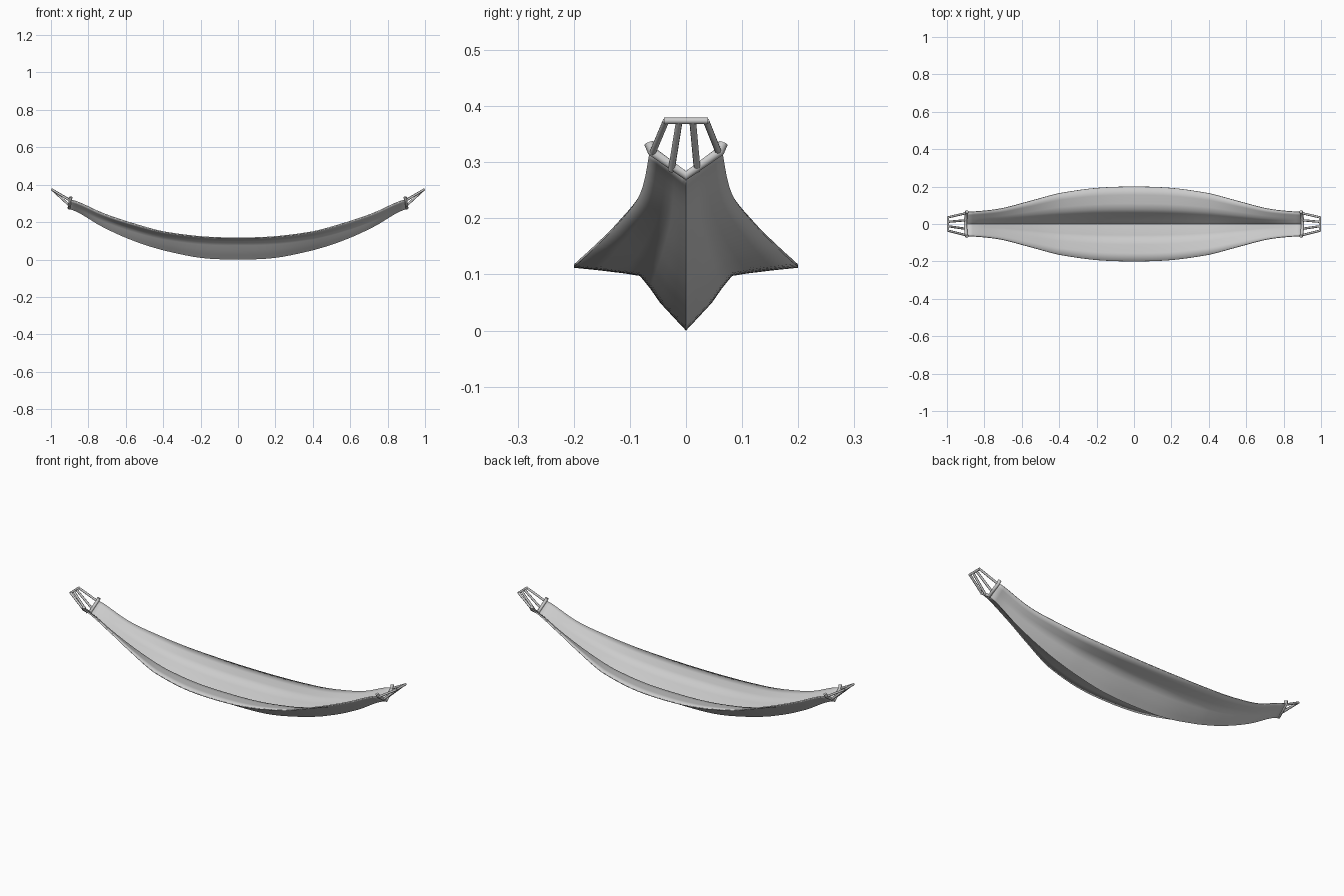
import bpy, bmesh
from mathutils import Vector

if "Cube" in bpy.data.objects:
    bpy.data.objects.remove(bpy.data.objects["Cube"])

# Stations along half the hammock: x, half width, keel z, rim z, belly (1 = flared, 0 = plain V)
STATIONS = [
    (0.00, 0.200, 0.000, 0.112, 1.00),
    (0.20, 0.193, 0.009, 0.119, 0.95),
    (0.40, 0.165, 0.049, 0.145, 0.80),
    (0.55, 0.125, 0.097, 0.186, 0.60),
    (0.72, 0.082, 0.172, 0.243, 0.35),
    (0.90, 0.065, 0.270, 0.318, 0.00),
]
# Half cross-section: fraction of width, fraction of height at the middle
SECTION = [(0, 0), (0.11, 0.21), (0.23, 0.44), (0.32, 0.67), (0.41, 0.87),
           (0.55, 0.91), (0.78, 0.96), (1, 1)]


def catmull(a, b, c, d, t):
    return 0.5 * (2 * b + (c - a) * t + (2 * a - 5 * b + 4 * c - d) * t * t
                  + (3 * b - a - 3 * c + d) * t ** 3)


def rings(steps=5):
    """Smoothly interpolated stations from end to end."""
    full = [(-s[0],) + s[1:] for s in reversed(STATIONS[1:])] + STATIONS
    n = len(full)
    out = []
    for i in range(n - 1):
        q = [full[max(i - 1, 0)], full[i], full[i + 1], full[min(i + 2, n - 1)]]
        for k in range(steps):
            t = k / steps
            x = q[1][0] + (q[2][0] - q[1][0]) * t
            out.append((x,) + tuple(catmull(*[p[j] for p in q], t) for j in range(1, 5)))
    out.append(full[-1])
    return out


def smooth(ob, angle=0.7):
    bpy.ops.object.select_all(action='DESELECT')
    ob.select_set(True)
    bpy.context.view_layer.objects.active = ob
    bpy.ops.object.shade_smooth_by_angle(angle=angle)


def make_sheet():
    half = SECTION
    profile = [(-a, b) for a, b in reversed(half[1:])] + half
    bm = bmesh.new()
    grid = []
    for x, w, zb, zr, k in rings():
        grid.append([bm.verts.new((x, w * u, zb + (zr - zb) * (k * h + (1 - k) * abs(u))))
                     for u, h in profile])
    for r0, r1 in zip(grid, grid[1:]):
        for j in range(len(profile) - 1):
            bm.faces.new((r0[j], r1[j], r1[j + 1], r0[j + 1]))
    me = bpy.data.meshes.new("hammock_sheet")
    bm.to_mesh(me)
    bm.free()
    ob = bpy.data.objects.new("hammock_sheet", me)
    bpy.context.collection.objects.link(ob)
    mod = ob.modifiers.new("thickness", 'SOLIDIFY')
    mod.thickness = 0.006
    mod.offset = 1
    smooth(ob, 1.0)


def tube(name, pts, radius):
    cu = bpy.data.curves.new(name, 'CURVE')
    cu.dimensions = '3D'
    cu.bevel_depth = radius
    cu.bevel_resolution = 2
    cu.use_fill_caps = True
    sp = cu.splines.new('POLY')
    sp.points.add(len(pts) - 1)
    for p, co in zip(sp.points, pts):
        p.co = (*co, 1)
    ob = bpy.data.objects.new(name, cu)
    bpy.context.collection.objects.link(ob)


make_sheet()

for side, label in ((1, "right"), (-1, "left")):
    # V-shaped hem bar, tilted with the sheet
    hem = [(0.893, -0.066, 0.334), (0.897, -0.060, 0.319), (0.902, 0, 0.276),
           (0.897, 0.060, 0.319), (0.893, 0.066, 0.334)]
    tube(f"hem_bar_{label}", [(side * x, y, z) for x, y, z in hem], 0.009)
    # Four ropes gathering to the end bar
    for i, (y0, z0, y1) in enumerate([(-0.060, 0.316, -0.036), (-0.026, 0.286, -0.012),
                                      (0.020, 0.286, 0.012), (0.058, 0.318, 0.036)]):
        tube(f"rope_{label}_{i + 1}", [(side * 0.898, y0, z0), (side * 0.993, y1, 0.373)], 0.006)
    # Hanging bar
    tube(f"end_bar_{label}", [(side * 0.994, -0.039, 0.374), (side * 0.994, 0.039, 0.374)], 0.006)
